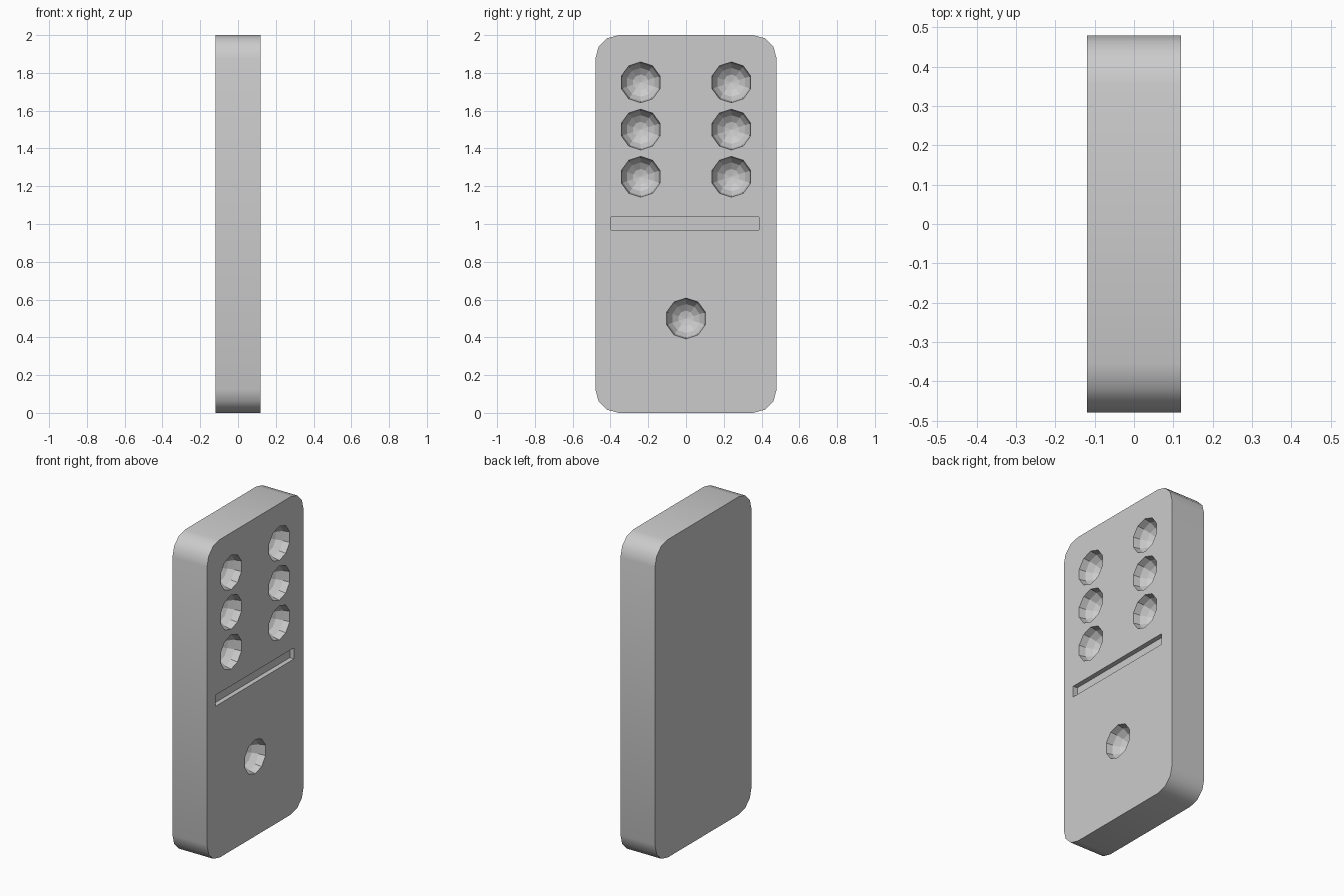
import bpy, bmesh
from math import sin, cos, pi, radians
from mathutils import Matrix, Vector

if "Cube" in bpy.data.objects:
    bpy.data.objects.remove(bpy.data.objects["Cube"])

HALF_X, HALF_Y, HEIGHT, R = 0.12, 0.48, 2.0, 0.125
PIP_R, GROOVE_DEPTH = 0.108, 0.03


def make_object(name, bm):
    bmesh.ops.recalc_face_normals(bm, faces=bm.faces)
    mesh = bpy.data.meshes.new(name)
    bm.to_mesh(mesh)
    bm.free()
    obj = bpy.data.objects.new(name, mesh)
    bpy.context.collection.objects.link(obj)
    return obj


# Tile: rounded rectangle (three segments per corner) extruded along x
bm = bmesh.new()
corners = [(1, 1), (-1, 1), (-1, -1), (1, -1)]
ring = []
for q, (sy, sz) in enumerate(corners):
    for i in range(4):
        a = q * pi / 2 + i * pi / 6
        ring.append(bm.verts.new((-HALF_X,
                                  sy * (HALF_Y - R) + R * cos(a),
                                  HEIGHT / 2 + sz * (HEIGHT / 2 - R) + R * sin(a))))
base = bm.faces.new(ring)
ext = bmesh.ops.extrude_face_region(bm, geom=[base], use_keep_orig=True)
bmesh.ops.translate(bm, vec=(2 * HALF_X, 0, 0),
                    verts=[v for v in ext["geom"] if isinstance(v, bmesh.types.BMVert)])
# Smooth rim, flat front and back faces
for f in bm.faces:
    f.smooth = len(f.verts) == 4
for e in bm.edges:
    e.smooth = all(f.smooth for f in e.link_faces)
tile = make_object("domino_tile", bm)

# Cutters: ten-sided spheres for the pips and a bar for the dividing groove
bm = bmesh.new()
pips = [(s * 0.24, z) for s in (-1, 1) for z in (1.25, 1.5, 1.75)] + [(0, 0.5)]
for y, z in pips:
    place = Matrix.Translation((HALF_X, y, z)) @ Matrix.Rotation(radians(90), 4, 'Y') \
        @ Matrix.Rotation(radians(90), 4, 'Z')
    bmesh.ops.create_uvsphere(bm, u_segments=10, v_segments=8, radius=PIP_R, matrix=place)
bmesh.ops.create_cube(bm, size=1, matrix=Matrix.Translation((HALF_X, -0.005, 1.002))
                      @ Matrix.Diagonal((2 * GROOVE_DEPTH, 0.782, 0.07, 1)))
cutter = make_object("pip_and_groove_cutter", bm)

# Carve, then discard the cutter
mod = tile.modifiers.new("carve", 'BOOLEAN')
mod.operation = 'DIFFERENCE'
mod.solver = 'EXACT'
mod.object = cutter
bpy.context.view_layer.objects.active = tile
tile.select_set(True)
bpy.ops.object.modifier_apply(modifier=mod.name)
bpy.data.objects.remove(cutter)
